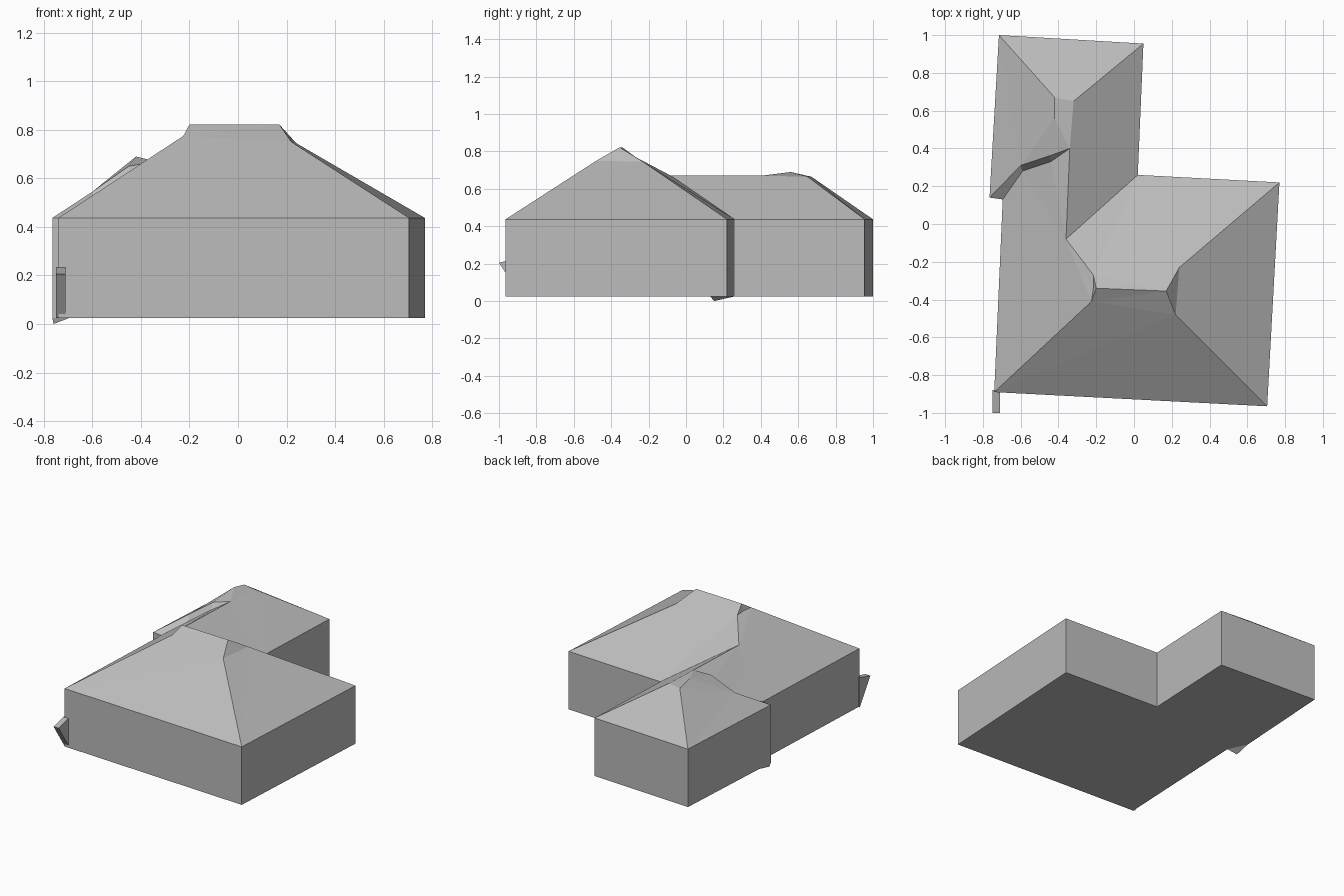
import bpy
import bmesh

if "Cube" in bpy.data.objects:
    bpy.data.objects.remove(bpy.data.objects["Cube"], do_unlink=True)

FLOOR, EAVE, RIDGE = 0.025, 0.437, 0.822

# One plain grey for the whole building
grey = bpy.data.materials.new("plain_grey")
grey.use_nodes = True
grey.diffuse_color = (0.5, 0.5, 0.5, 1)
shader = grey.node_tree.nodes["Principled BSDF"]
shader.inputs["Base Color"].default_value = grey.diffuse_color
shader.inputs["Roughness"].default_value = 0.9


def build(name, points, faces):
    """Make a flat-shaded solid from named points and faces listing them."""
    bm = bmesh.new()
    verts = {key: bm.verts.new(co) for key, co in points.items()}
    for face in faces:
        bm.faces.new([verts[key] for key in face.split()])
    bmesh.ops.recalc_face_normals(bm, faces=bm.faces)
    bmesh.ops.triangulate(bm, faces=[f for f in bm.faces if len(f.verts) > 4])
    mesh = bpy.data.meshes.new(name)
    bm.to_mesh(mesh)
    bm.free()
    mesh.materials.append(grey)
    obj = bpy.data.objects.new(name, mesh)
    bpy.context.collection.objects.link(obj)
    return obj


# L-shaped footprint, walked round the outside
footprint = {
    "front_left": (-0.74, -0.89),
    "front_right": (0.705, -0.965),
    "back_right": (0.77, 0.22),
    "inner": (0.02, 0.26),
    "wing_right": (0.05, 0.955),
    "wing_left": (-0.715, 1.0),
    "step_out": (-0.765, 0.14),
    "step_in": (-0.695, 0.13),
}
points, faces = {}, []
corners = list(footprint)
for key, (x, y) in footprint.items():
    points[key] = (x, y, EAVE)
    points["base_" + key] = (x, y, FLOOR)

# Walls and floor
for a, b in zip(corners, corners[1:] + corners[:1]):
    faces.append(f"base_{a} base_{b} {b} {a}")
faces.append(" ".join("base_" + key for key in corners))

# Main hip roof: ridge ends with small steps down to the hip slopes
points.update({
    "ridge_east": (0.17, -0.355, RIDGE),
    "ridge_west": (-0.2, -0.34, RIDGE),
    "east_front": (0.22, -0.48, 0.75),
    "east_peak": (0.2, -0.355, 0.785),
    "east_back": (0.24, -0.23, 0.745),
    "west_front": (-0.225, -0.41, 0.775),
    "west_peak": (-0.215, -0.34, 0.775),
    "west_back": (-0.215, -0.27, 0.77),
    "valley_top": (-0.36, -0.08, 0.67),
})
faces += [
    "front_left front_right east_front ridge_east ridge_west west_front",
    "front_right back_right east_back east_peak east_front",
    "back_right inner valley_top west_back ridge_west ridge_east east_back",
    "ridge_east east_front east_peak",
    "ridge_east east_peak east_back",
    "ridge_west west_back west_peak",
    "ridge_west west_peak west_front",
]

# Wing hip roof: its outer slope sits a step above the main outer slope
points.update({
    "wing_ridge": (-0.34, 0.4, 0.67),
    "wing_hip": (-0.32, 0.65, 0.665),
    "wing_hip_left": (-0.42, 0.67, 0.665),
    "wing_crest": (-0.42, 0.56, 0.69),
    "ledge_low": (-0.6, 0.31, 0.545),
    "ledge_high": (-0.45, 0.36, 0.65),
    "under_low": (-0.59, 0.28, 0.505),
    "under_high": (-0.44, 0.33, 0.61),
})
faces += [
    "front_left west_front west_peak west_back valley_top wing_ridge"
    " under_high under_low step_in",
    "inner wing_right wing_hip wing_ridge valley_top",
    "wing_right wing_left wing_hip_left wing_hip",
    "wing_hip wing_hip_left wing_crest wing_ridge",
    "wing_left step_out ledge_low ledge_high wing_crest wing_hip_left",
    "wing_crest ledge_high wing_ridge",
    "step_out step_in under_low ledge_low",
    "ledge_low under_low under_high ledge_high",
    "ledge_high under_high wing_ridge",
]
build("house_body", points, faces)

# Broken wall flap jutting forward at the front corner
flap = {}
for side, x in (("outer", -0.75), ("inner", -0.71)):
    flap[side + "_top"] = (x, -0.88, 0.235)
    flap[side + "_tip"] = (x, -1.0, 0.205)
    flap[side + "_foot"] = (x, -0.88, FLOOR)
flap_faces = ["outer_top outer_tip outer_foot", "inner_top inner_tip inner_foot"]
for a, b in (("top", "tip"), ("tip", "foot"), ("foot", "top")):
    flap_faces.append(f"outer_{a} outer_{b} inner_{b} inner_{a}")
build("wall_flap", flap, flap_faces)

# Small chip hanging below the wing's stepped corner
chip = {
    "tip": (-0.76, 0.15, 0),
    "corner": points["base_step_out"],
    "along": (-0.758, 0.26, FLOOR),
    "inside": points["base_step_in"],
}
build("base_chip", chip, ["tip corner along", "tip along inside",
                          "tip inside corner", "corner along inside"])
